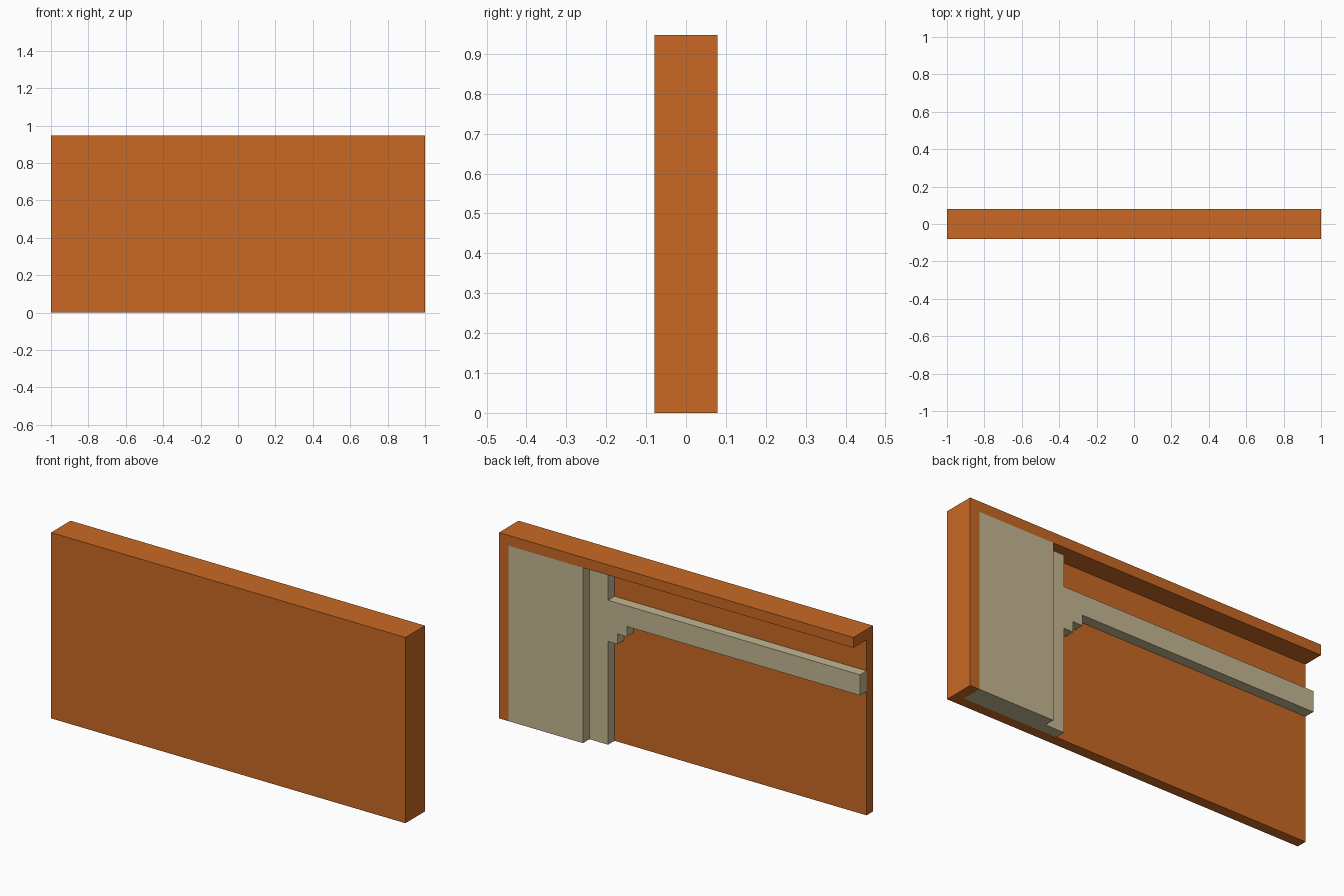
import bpy
import bmesh

if "Cube" in bpy.data.objects:
    bpy.data.objects.remove(bpy.data.objects["Cube"], do_unlink=True)

U = 1 / 19  # grid unit: the model is 38 wide, 3 deep and 18 high


def material(name, color):
    mat = bpy.data.materials.new(name)
    mat.use_nodes = True
    mat.diffuse_color = (*color, 1)
    mat.node_tree.nodes["Principled BSDF"].inputs["Base Color"].default_value = (*color, 1)
    return mat


def slab(name, outline, front, back, mat):
    """Extrude an x/z outline from front to back along y, in grid units."""
    bm = bmesh.new()
    face = bm.faces.new([bm.verts.new((x * U, front * U, z * U)) for x, z in outline])
    result = bmesh.ops.extrude_face_region(bm, geom=[face])
    verts = [v for v in result["geom"] if isinstance(v, bmesh.types.BMVert)]
    bmesh.ops.translate(bm, verts=verts, vec=(0, (back - front) * U, 0))
    bmesh.ops.recalc_face_normals(bm, faces=bm.faces)
    mesh = bpy.data.meshes.new(name)
    bm.to_mesh(mesh)
    bm.free()
    mesh.materials.append(mat)
    obj = bpy.data.objects.new(name, mesh)
    bpy.context.collection.objects.link(obj)
    return obj


def rectangle(x0, x1, z0, z1):
    return [(x0, z0), (x1, z0), (x1, z1), (x0, z1)]


orange = material("orange", (0.578, 0.141, 0.017))
beige = material("beige grey", (0.546, 0.474, 0.287))

# Outer shell: front sheet, with a lip along the top and the left side
slab("front_panel", rectangle(-19, 19, 0, 18), -1.5, -0.5, orange)
slab("top_and_side_lip",
     [(-19, 17), (18, 17), (18, 0), (19, 0), (19, 18), (-19, 18)], -0.5, 1.5, orange)

# Thick block filling the corner beside the side lip
slab("corner_block", rectangle(10, 18, 0, 17), -0.5, 1.5, beige)

# Post and horizontal rail, joined by a stepped bracket
slab("post_and_rail",
     [(10, 0), (10, 17), (8, 17), (8, 14), (-19, 14), (-19, 12),
      (6, 12), (6, 11), (7, 11), (7, 10), (8, 10), (8, 0)], -0.5, 0.5, beige)
